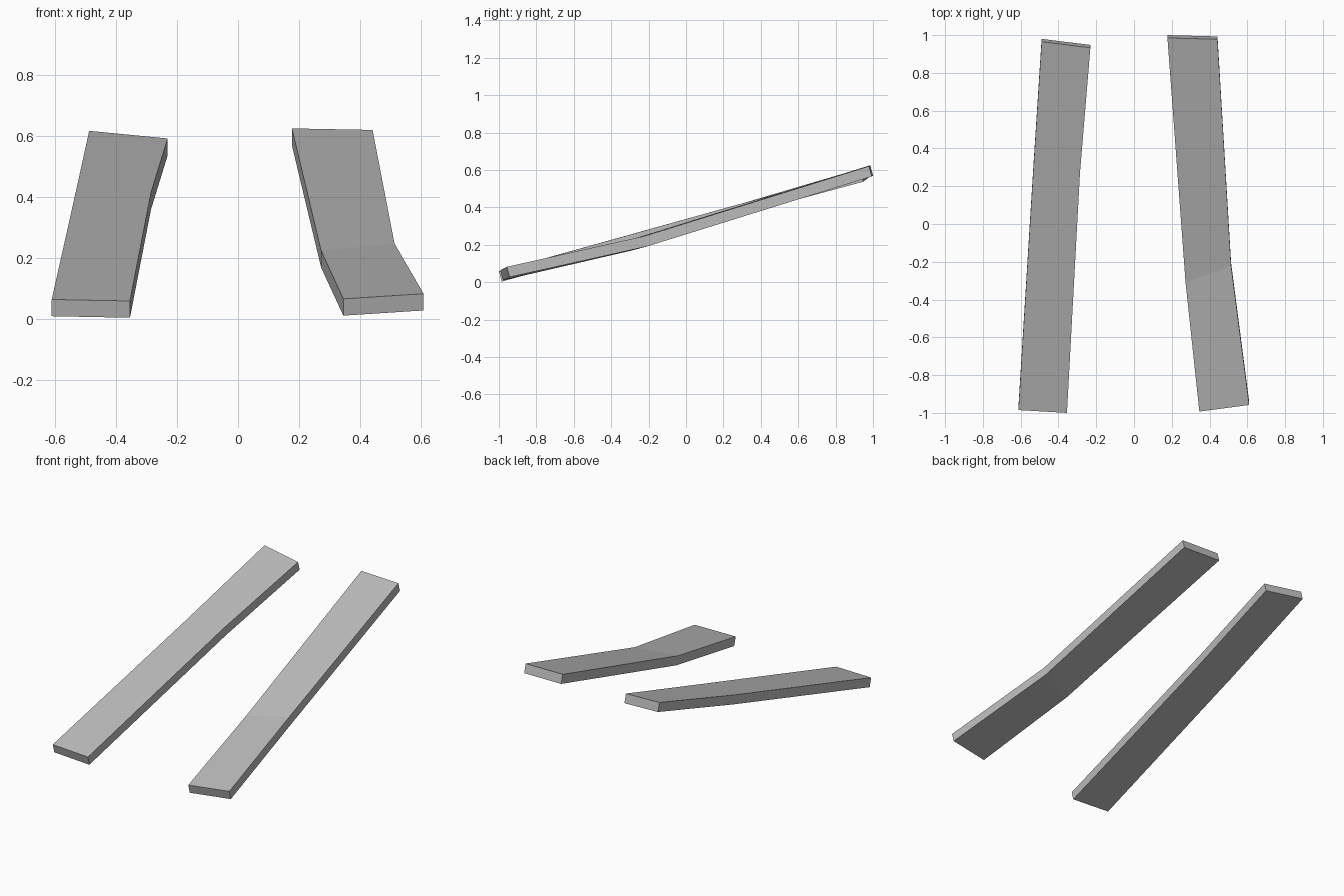
import bpy
import bmesh
from mathutils import Vector

if "Cube" in bpy.data.objects:
    bpy.data.objects.remove(bpy.data.objects["Cube"])

grey = bpy.data.materials.new("plain grey")
grey.diffuse_color = (0.5, 0.5, 0.5, 1)
grey.use_nodes = True
grey.node_tree.nodes["Principled BSDF"].inputs["Base Color"].default_value = grey.diffuse_color

# From the top surface down to the underside, square to the slope
DOWN = Vector((0, 0.015, -0.055))


def plank(name, stations):
    """Bent board: each station gives the left and right top-edge points."""
    bm = bmesh.new()
    rings = []
    for left, right in stations:
        l, r = Vector(left), Vector(right)
        rings.append([bm.verts.new(p) for p in (l, r, r + DOWN, l + DOWN)])
    for a, b in zip(rings, rings[1:]):
        for i in range(4):
            j = (i + 1) % 4
            bm.faces.new((a[i], a[j], b[j], b[i]))
    bm.faces.new(rings[0])
    bm.faces.new(rings[-1])
    bmesh.ops.recalc_face_normals(bm, faces=bm.faces)
    mesh = bpy.data.meshes.new(name)
    bm.to_mesh(mesh)
    bm.free()
    mesh.materials.append(grey)
    obj = bpy.data.objects.new(name, mesh)
    bpy.context.collection.objects.link(obj)


# Front end, bend, back end of each board
plank("left_plank", [
    ((-0.612, -0.985, 0.063), (-0.355, -1.0, 0.058)),
    ((-0.534, 0.27, 0.412), (-0.286, 0.27, 0.413)),
    ((-0.489, 0.965, 0.617), (-0.231, 0.933, 0.592)),
])
plank("right_plank", [
    ((0.346, -0.993, 0.065), (0.61, -0.958, 0.082)),
    ((0.273, -0.31, 0.223), (0.514, -0.22, 0.247)),
    ((0.177, 0.985, 0.625), (0.442, 0.978, 0.62)),
])
